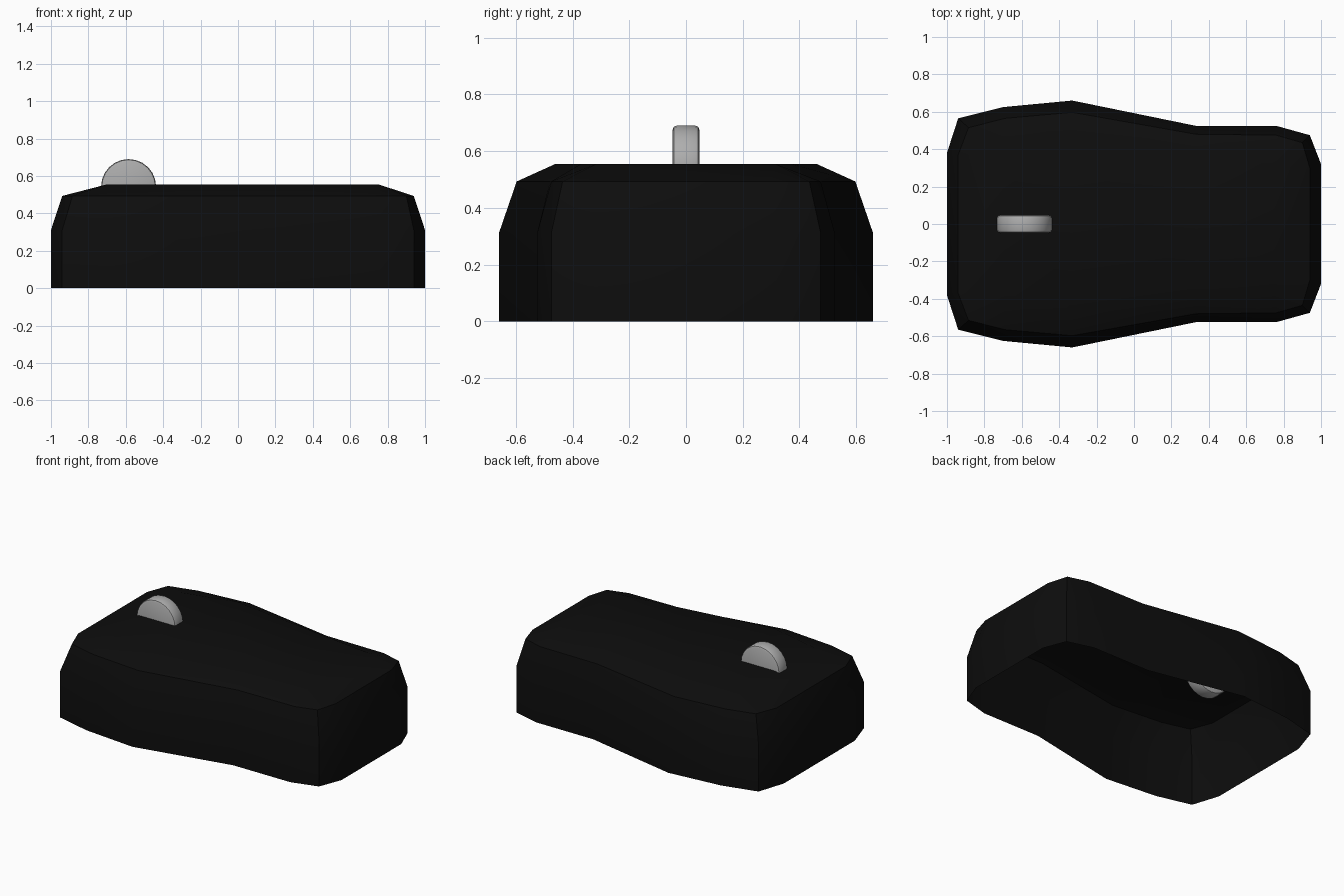
import bpy, bmesh, math
from mathutils import Matrix

if "Cube" in bpy.data.objects:
    bpy.data.objects.remove(bpy.data.objects["Cube"])


def material(name, v):
    m = bpy.data.materials.new(name)
    m.diffuse_color = (v, v, v, 1)
    m.use_nodes = True
    m.node_tree.nodes["Principled BSDF"].inputs["Base Color"].default_value = m.diffuse_color
    return m


def make_object(name, bm, mat):
    bmesh.ops.recalc_face_normals(bm, faces=bm.faces)
    me = bpy.data.meshes.new(name)
    bm.to_mesh(me)
    bm.free()
    ob = bpy.data.objects.new(name, me)
    bpy.context.collection.objects.link(ob)
    me.materials.append(mat)
    bpy.ops.object.select_all(action='DESELECT')
    ob.select_set(True)
    bpy.context.view_layer.objects.active = ob
    bpy.ops.object.shade_smooth_by_angle(angle=math.radians(30))
    return ob


# Half outlines (+y side), running from the wheel end to the palm end
wall = [(-1, .38), (-.94, .565), (-.70, .625), (-.33, .66),
        (.33, .525), (.76, .525), (.94, .475), (1, .32)]
shoulder = [(-.94, .37), (-.885, .515), (-.69, .565), (-.33, .597),
            (.33, .48), (.76, .475), (.90, .435), (.94, .30)]
crown = [(-.70, .37)] * 3 + [(-.33, .46), (.33, .37)] + [(.75, .315)] * 3

# Shell: stacked mirrored rings, open underneath
bm = bmesh.new()
rings = []
for half, z in ((wall, 0), (wall, .31), (shoulder, .493), (crown, .555)):
    pts = half + [(x, -y) for x, y in reversed(half)]
    rings.append([bm.verts.new((x, y, z)) for x, y in pts])
for a, b in zip(rings, rings[1:]):
    for i in range(len(a)):
        j = (i + 1) % len(a)
        bm.faces.new((a[i], a[j], b[j], b[i]))
# top deck as strips between the two sides
top, n = rings[-1], len(rings[-1])
for i in (2, 3, 4):
    bm.faces.new((top[i], top[i + 1], top[n - 2 - i], top[n - 1 - i]))
bmesh.ops.remove_doubles(bm, verts=bm.verts, dist=1e-4)
shell = make_object("mouse_shell", bm, material("black plastic", .004))

# Scroll wheel: disc with chamfered rims, partly sunk in the deck
bm = bmesh.new()
bmesh.ops.create_cone(bm, cap_ends=True, segments=24, radius1=.147,
                      radius2=.147, depth=.094,
                      matrix=Matrix.Rotation(math.pi / 2, 4, 'X'))
rims = [e for e in bm.edges if any(len(f.verts) > 4 for f in e.link_faces)]
bmesh.ops.bevel(bm, geom=rims, offset=.014, segments=2, profile=.5,
                affect='EDGES')
wheel = make_object("scroll_wheel", bm, material("grey rubber", .42))
wheel.location = (-.585, 0, .543)
